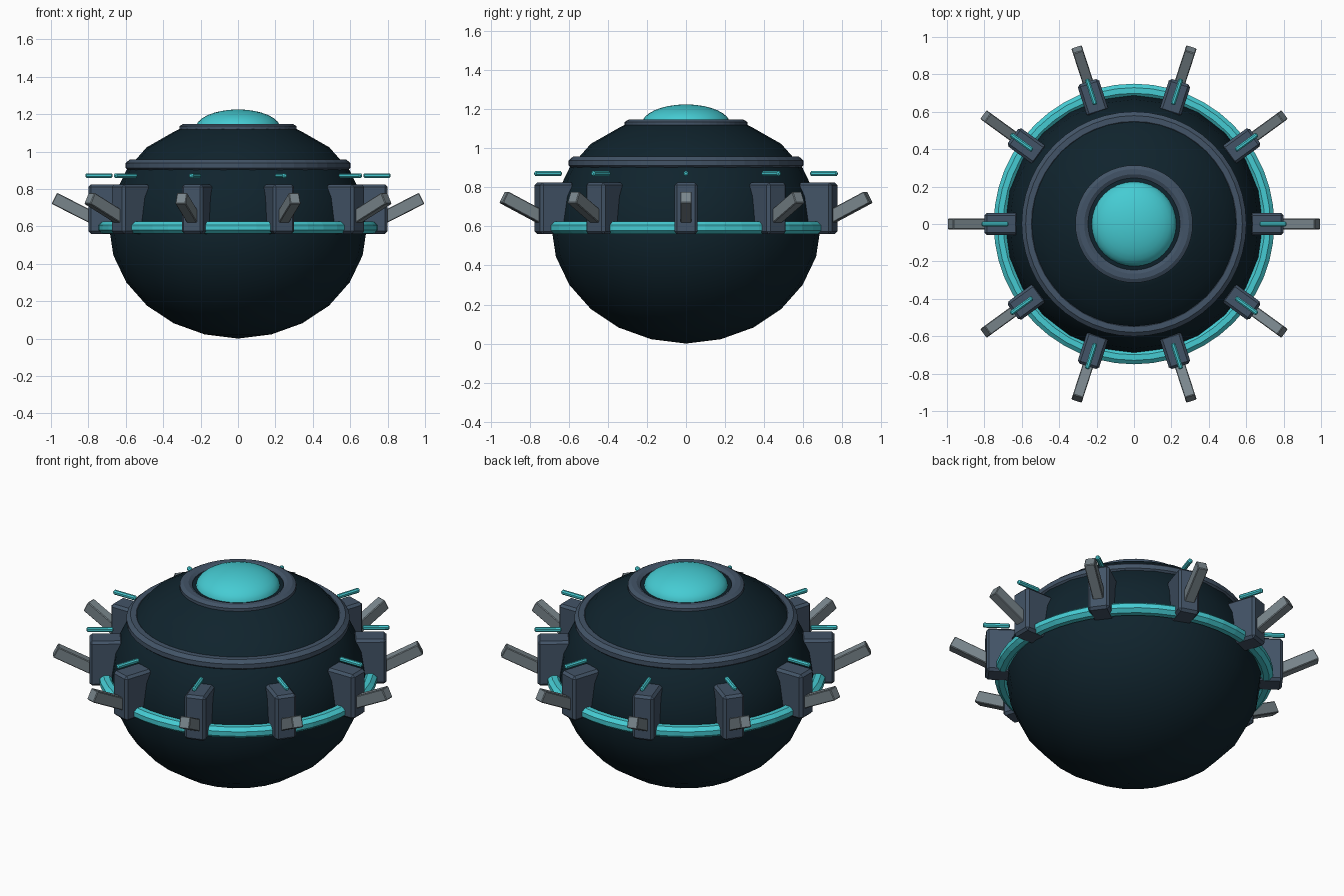
import bpy, bmesh, math
from mathutils import Matrix, Vector

if "Cube" in bpy.data.objects:
    bpy.data.objects.remove(bpy.data.objects["Cube"])


def material(name, rgb):
    m = bpy.data.materials.new(name)
    m.diffuse_color = (*rgb, 1)
    m.use_nodes = True
    m.node_tree.nodes["Principled BSDF"].inputs["Base Color"].default_value = m.diffuse_color
    return m


HULL = material("dark navy", (0.005, 0.017, 0.026))
FRAME = material("slate blue", (0.055, 0.088, 0.135))
GLOW = material("bright teal", (0.06, 0.60, 0.65))
METAL = material("grey metal", (0.19, 0.235, 0.26))


def finish(name, bm, mat, angle=None):
    bmesh.ops.recalc_face_normals(bm, faces=bm.faces)
    me = bpy.data.meshes.new(name)
    bm.to_mesh(me)
    bm.free()
    me.materials.append(mat)
    ob = bpy.data.objects.new(name, me)
    bpy.context.collection.objects.link(ob)
    if angle:
        bpy.ops.object.select_all(action='DESELECT')
        ob.select_set(True)
        bpy.context.view_layer.objects.active = ob
        bpy.ops.object.shade_smooth_by_angle(angle=math.radians(angle))
    return ob


def revolve(name, profile, mat, steps, closed=False, angle=None):
    """Spin an (r, z) profile around the z axis."""
    bm = bmesh.new()
    vs = [bm.verts.new((r, 0, z)) for r, z in profile]
    pairs = list(zip(vs, vs[1:] + vs[:1])) if closed else list(zip(vs, vs[1:]))
    es = [bm.edges.new(p) for p in pairs]
    bmesh.ops.spin(bm, geom=vs + es, axis=(0, 0, 1), cent=(0, 0, 0),
                   angle=math.tau, steps=steps)
    bmesh.ops.remove_doubles(bm, verts=bm.verts, dist=1e-4)
    return finish(name, bm, mat, angle)


def ring(name, radius, z, half_width, half_height, mat):
    """Ring with an octagonal section, flat on top."""
    k = 1 / math.cos(math.pi / 8)
    prof = [(radius + half_width * k * math.cos(math.tau * (i + .5) / 8),
             z + half_height * k * math.sin(math.tau * (i + .5) / 8)) for i in range(8)]
    return revolve(name, prof, mat, 48, closed=True)


def box(name, size, place, mat, bevel):
    bm = bmesh.new()
    bmesh.ops.create_cube(bm, size=1, matrix=Matrix.Diagonal((*size, 1)))
    bmesh.ops.bevel(bm, geom=bm.edges[:], offset=bevel, segments=1, affect='EDGES')
    bm.transform(place)
    return finish(name, bm, mat)


# Hull: squashed sphere, levelled off beneath the dome
hull = [(0.69 * math.sin(math.radians(a)), 0.6 - 0.598 * math.cos(math.radians(a)))
        for a in range(0, 150, 15)]
hull[0] = (0, 0)
hull += [(0.335, 1.11), (0.29, 1.13), (0, 1.13)]
revolve("hull", hull, HULL, 24, angle=40)

# Dome on top
dome = [(0.228 * math.cos(math.pi / 2 * i / 8), 1.122 + 0.103 * math.sin(math.pi / 2 * i / 8))
        for i in range(8)] + [(0, 1.225)]
revolve("dome", [(0, 1.122)] + dome, GLOW, 32, angle=40)

# Rings around the hull
ring("dome_ring", 0.28, 1.127, 0.034, 0.02, FRAME)
ring("shoulder_ring", 0.564, 0.925, 0.037, 0.032, FRAME)
ring("waist_glow_ring", 0.714, 0.593, 0.036, 0.032, GLOW)

# Ten brackets, each with a raised strut and a floating light rod
for i in range(10):
    turn = Matrix.Rotation(math.tau * i / 10, 4, 'Z')
    box(f"bracket_{i}", (0.18, 0.12, 0.265),
        turn @ Matrix.Translation((0.71, 0, 0.6925)), FRAME, 0.014)

    tilt = Matrix.Rotation(math.radians(-27), 4, 'Y')
    tip = Vector((0.982, 0, 0.75))
    length = 0.27
    centre = tip - (tilt @ Vector((length / 2, 0, 0)))
    box(f"strut_{i}", (length, 0.058, 0.066),
        turn @ Matrix.Translation(centre) @ tilt, METAL, 0.004)

    bm = bmesh.new()
    bmesh.ops.create_cone(bm, cap_ends=True, segments=8, radius1=0.0135, radius2=0.0135,
                          depth=0.145, matrix=Matrix.Rotation(math.pi / 8, 4, 'Z'))
    rims = [e for e in bm.edges if abs(e.verts[0].co.z - e.verts[1].co.z) < 1e-5]
    bmesh.ops.bevel(bm, geom=rims, offset=0.006, segments=1, affect='EDGES')
    bm.transform(turn @ Matrix.Translation((0.743, 0, 0.871)) @ Matrix.Rotation(math.pi / 2, 4, 'Y'))
    finish(f"light_rod_{i}", bm, GLOW)
